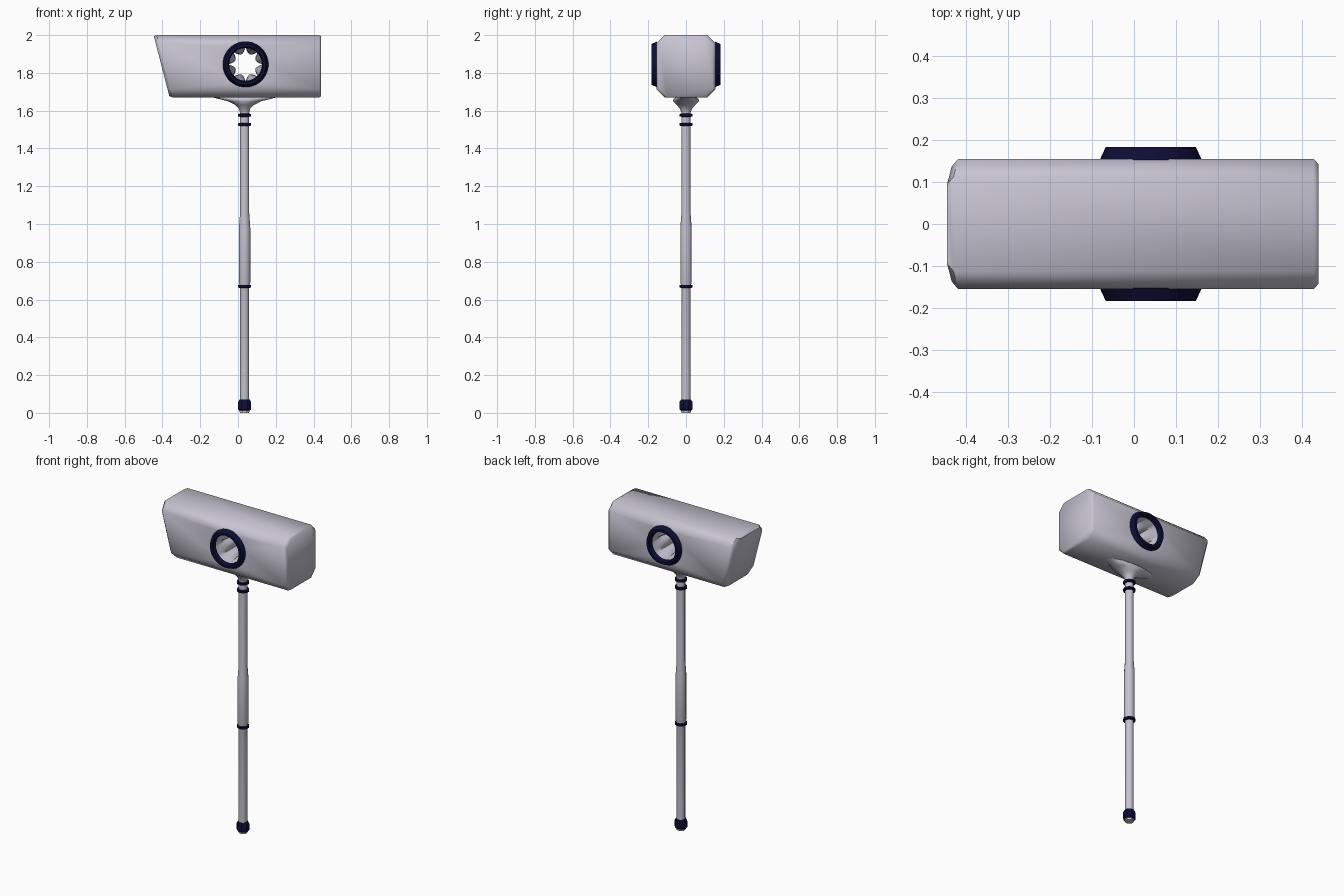
import bpy, bmesh, math
from mathutils import Matrix

if "Cube" in bpy.data.objects:
    bpy.data.objects.remove(bpy.data.objects["Cube"])

def material(name, rgb):
    m = bpy.data.materials.new(name)
    m.diffuse_color = (*rgb, 1)
    m.use_nodes = True
    m.node_tree.nodes["Principled BSDF"].inputs["Base Color"].default_value = m.diffuse_color
    return m

STEEL = material("pale steel", (0.57, 0.55, 0.64))
NAVY = material("dark navy", (0.004, 0.004, 0.035))
HX, HOLE_X, HOLE_Z = 0.035, 0.04, 1.845

def loft(name, rings, mat, angle=50, caps=True, closed=False):
    """Skin a list of equal-length point rings."""
    bm = bmesh.new()
    vs = [[bm.verts.new(p) for p in r] for r in rings]
    n = len(vs[0])
    pairs = list(zip(vs, vs[1:])) + ([(vs[-1], vs[0])] if closed else [])
    for a, b in pairs:
        for i in range(n):
            j = (i + 1) % n
            bm.faces.new((a[i], a[j], b[j], b[i]))
    if caps and not closed:
        bm.faces.new(vs[0][::-1])
        bm.faces.new(vs[-1])
    bmesh.ops.recalc_face_normals(bm, faces=bm.faces)
    me = bpy.data.meshes.new(name)
    bm.to_mesh(me)
    bm.free()
    me.materials.append(mat)
    ob = bpy.data.objects.new(name, me)
    bpy.context.collection.objects.link(ob)
    smooth(ob, angle)
    return ob

def smooth(ob, angle):
    bpy.ops.object.select_all(action='DESELECT')
    ob.select_set(True)
    bpy.context.view_layer.objects.active = ob
    bpy.ops.object.shade_smooth_by_angle(angle=math.radians(angle))

def turn(n):
    return [2 * math.pi * (i + 0.5) / n for i in range(n)]

def upright(name, profile, mat, n=12, angle=50, caps=True):
    """Vertical lathe; profile rows are (rx, ry, z)."""
    return loft(name, [[(HX + rx * math.cos(t), ry * math.sin(t), z) for t in turn(n)]
                       for rx, ry, z in profile], mat, angle, caps)

def hole_ring(r, y, n=32):
    return [(HOLE_X + r * math.cos(t), y, HOLE_Z + r * math.sin(t)) for t in turn(n)]

# hammer head: chamfered section, left end slanted
def section(x_bottom, x_top, inset):
    h, c = 0.155 - inset, 0.043
    lo, hi = 1.67 + inset * 0.35, 2.0 - inset * 0.35
    pts = [(-h + c, lo), (h - c, lo), (h, lo + c), (h, hi - c),
           (h - c, hi), (-h + c, hi), (-h, hi - c), (-h, lo + c)]
    return [(x_bottom + (x_top - x_bottom) * (z - 1.67) / 0.33, y, z) for y, z in pts]

head = loft("hammer_head", [section(-0.362, -0.447, 0.018), section(-0.345, -0.43, 0),
                            section(0.428, 0.428, 0), section(0.44, 0.44, 0.013)], STEEL)

# round opening cut through the head
cutter = loft("hole_cutter", [hole_ring(0.093, -0.3), hole_ring(0.093, 0.3)], STEEL)
cutter.hide_render = True
mod = head.modifiers.new("hole", 'BOOLEAN')
mod.object, mod.operation, mod.solver = cutter, 'DIFFERENCE', 'EXACT'
bpy.context.view_layer.objects.active = head
bpy.ops.object.modifier_apply(modifier=mod.name)
bpy.data.objects.remove(cutter)
smooth(head, 50)

# lining of the opening, with eight lobes pushing inward at the middle
def lobed(y, depth):
    pts = []
    for i in range(48):
        t = 2 * math.pi * i / 48
        r = 0.09 - depth * abs(math.sin(4 * t)) ** 0.6
        pts.append((HOLE_X + r * math.cos(t), y, HOLE_Z + r * math.sin(t)))
    return pts

loft("hole_lining", [lobed(y, d) for y, d in
     ((-0.158, 0), (-0.11, 0.008), (-0.06, 0.024), (0, 0.033),
      (0.06, 0.024), (0.11, 0.008), (0.158, 0))], STEEL, 60, caps=False)

# bevelled rims on both faces
for name, s in (("front_rim", -1), ("back_rim", 1)):
    loft(name, [hole_ring(r, s * y) for r, y in
                ((0.122, 0.153), (0.108, 0.183), (0.093, 0.183), (0.087, 0.153))],
         NAVY, 25, closed=True)

# flared collar under the head
upright("collar", [(0.025, 0.025, 1.59), (0.03, 0.032, 1.61), (0.05, 0.05, 1.63),
                   (0.09, 0.07, 1.65), (0.14, 0.068, 1.662), (0.19, 0.05, 1.675)],
        STEEL, 16, 60)

# handle with thicker grip
upright("handle", [(r, r, z) for r, z in
        ((0.025, 0.0), (0.025, 0.67), (0.031, 0.69), (0.031, 0.98),
         (0.025, 1.06), (0.025, 1.6))], STEEL)

# dark bands
for name, z in (("grip_band", 0.67), ("lower_neck_band", 1.527), ("upper_neck_band", 1.576)):
    upright(name, [(r, r, z + d) for r, d in
            ((0.024, -0.009), (0.036, -0.006), (0.036, 0.006), (0.024, 0.009))], NAVY, 12, 35)

# pommel
upright("pommel", [(r, r, z) for r, z in
        ((0.03, 0.012), (0.037, 0.018), (0.037, 0.057), (0.029, 0.071))], NAVY, 8, 35)
upright("pommel_base", [(0.029, 0.029, 0.006), (0.029, 0.029, 0.014)], STEEL, 8, 35)
